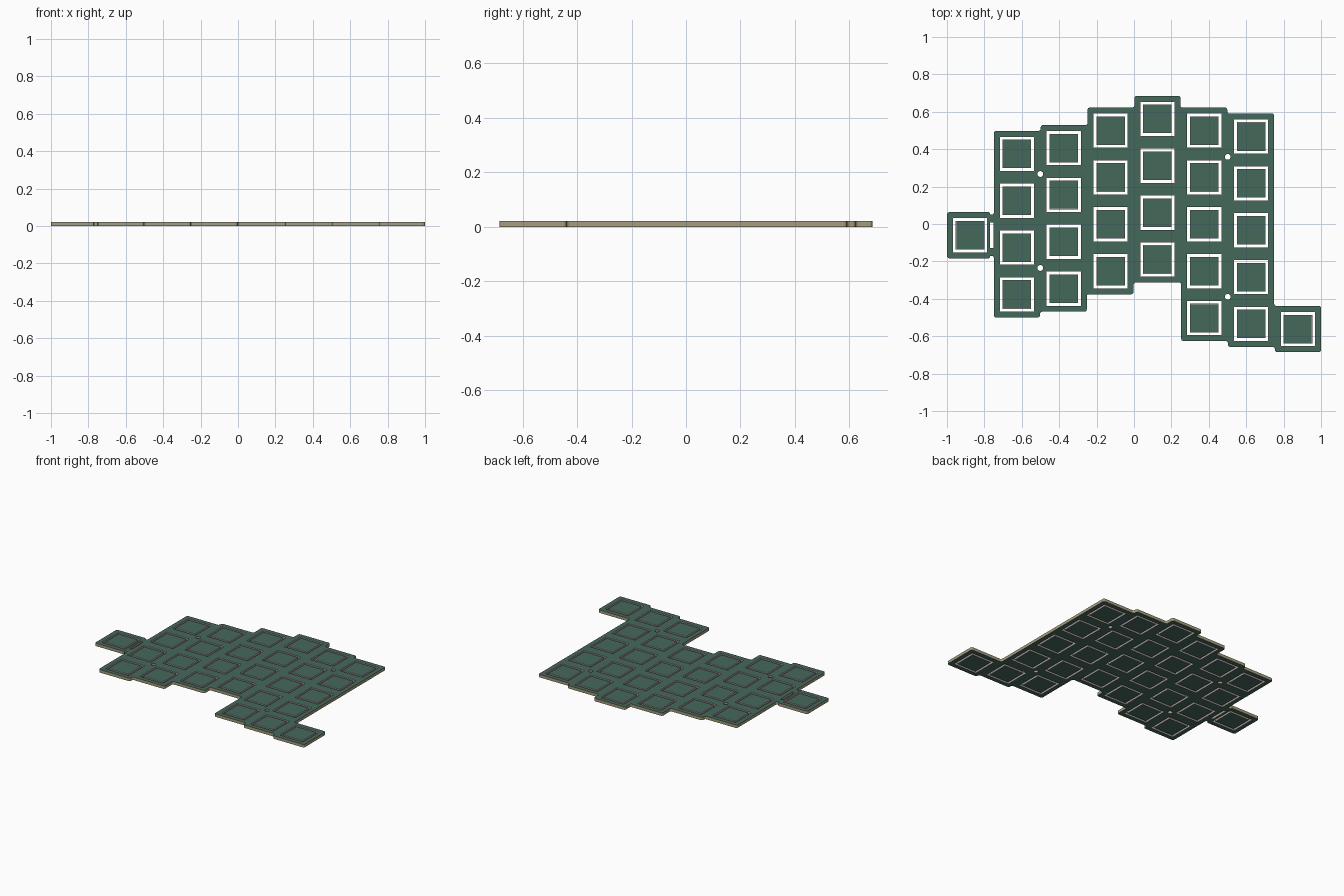
import bpy, bmesh, math
from mathutils import Vector, Matrix

if "Cube" in bpy.data.objects:
    bpy.data.objects.remove(bpy.data.objects["Cube"])

T = 0.021            # board thickness
P, H = 0.2505, 0.1233  # key pitch, half cell size


def material(name, rgb):
    m = bpy.data.materials.new(name)
    m.diffuse_color = (*rgb, 1)
    m.use_nodes = True
    m.node_tree.nodes["Principled BSDF"].inputs["Base Color"].default_value = m.diffuse_color
    return m


GREEN = material("green_mask", (0.06, 0.14, 0.105))
EDGE = material("board_edge", (0.37, 0.34, 0.21))
METAL = material("slot_lining", (0.42, 0.37, 0.37))


def fillet(pts, r, n=4):
    """Round every corner of a closed polygon."""
    out = []
    for i, p in enumerate(pts):
        p = Vector(p)
        a = Vector(pts[i - 1]) - p
        b = Vector(pts[(i + 1) % len(pts)]) - p
        d = min(r, a.length * 0.45, b.length * 0.45)
        s, e = p + a.normalized() * d, p + b.normalized() * d
        c = s + e - p
        for k in range(n + 1):
            t = k / n * math.pi / 2
            out.append(c + (s - c) * math.cos(t) + (e - c) * math.sin(t))
    return out


def rect(cx, cy, hx, hy):
    return [(cx - hx, cy - hy), (cx + hx, cy - hy), (cx + hx, cy + hy), (cx - hx, cy + hy)]


def circle(cx, cy, r, n=20):
    return [(cx + r * math.cos(2 * math.pi * k / n), cy + r * math.sin(2 * math.pi * k / n)) for k in range(n)]


def plate(name, loops, face_mat, side_mat):
    """Extrude nested closed loops into a flat plate standing on z = 0."""
    cu = bpy.data.curves.new(name + "_profile", 'CURVE')
    cu.dimensions = '2D'
    cu.fill_mode = 'BOTH'
    cu.extrude = T / 2
    for loop in loops:
        sp = cu.splines.new('POLY')
        sp.points.add(len(loop) - 1)
        for q, p in zip(sp.points, loop):
            q.co = (p[0], p[1], 0, 1)
        sp.use_cyclic_u = True
    tmp = bpy.data.objects.new(name + "_profile", cu)
    bpy.context.collection.objects.link(tmp)
    dg = bpy.context.evaluated_depsgraph_get()
    me = bpy.data.meshes.new_from_object(tmp.evaluated_get(dg))
    bpy.data.objects.remove(tmp)
    me.name = name
    me.transform(Matrix.Translation((0, 0, T / 2)))
    me.materials.clear()
    me.materials.append(face_mat)
    me.materials.append(side_mat)
    bm = bmesh.new()
    bm.from_mesh(me)
    bmesh.ops.remove_doubles(bm, verts=bm.verts, dist=1e-5)
    bmesh.ops.recalc_face_normals(bm, faces=bm.faces)
    for f in bm.faces:
        f.smooth = False
        f.material_index = 0 if abs(f.normal.z) > 0.5 else 1
    bm.to_mesh(me)
    bm.free()
    ob = bpy.data.objects.new(name, me)
    bpy.context.collection.objects.link(ob)
    return ob


# staggered columns: (centre x, top y, number of keys)
tops = [0.498, 0.529, 0.6225, 0.685, 0.6225, 0.591, -0.4384]
counts = [4, 4, 4, 4, 5, 5, 1]
cols = [(P * (i - 2.5), t, n) for i, (t, n) in enumerate(zip(tops, counts))]
bots = [t - (n - 1) * P - 2 * H for _, t, n in cols]
SIDE_Y = -0.06       # lone key on the left
SIDE_X = -1 + H

# board outline: along the top, back along the bottom, then round the lone key
left, right = cols[0][0] - H, cols[-1][0] + H
top_path, bot_path = [(left, tops[0])], [(left, bots[0])]
for i in range(6):
    a, b = cols[i][0] + H, cols[i + 1][0] - H
    x = a if tops[i] > tops[i + 1] else b
    top_path += [(x, tops[i]), (x, tops[i + 1])]
    x = a if bots[i] < bots[i + 1] else b
    bot_path += [(x, bots[i]), (x, bots[i + 1])]
top_path.append((right, tops[-1]))
bot_path.append((right, bots[-1]))
tab = [(left, -0.11), (-0.771, -0.11), (-0.771, -H), (-1, -H),
       (-1, H), (-0.771, H), (-0.771, 0.11), (left, 0.11)]
outline = top_path + bot_path[::-1] + [(x, y + SIDE_Y) for x, y in tab]

keys = [(x, t - H - k * P) for x, t, n in cols for k in range(n)] + [(SIDE_X, SIDE_Y)]
holes = [(-2 * P, 0.267), (-2 * P, -0.235), (2 * P, 0.359), (2 * P, -0.389)]


def squares(h):
    return [rect(x, y, h, h) for x, y in keys]


# main board with key slots, break-off slit and mounting holes
slit = rect((left - 0.771) / 2, SIDE_Y, (left + 0.771) / 2 - 0.001, 0.067)
plate("board", [fillet(outline, 0.012), slit] + squares(0.0935)
      + [circle(x, y, 0.0155) for x, y in holes], GREEN, EDGE)

# thin linings on both walls of each slot
plate("outer_slot_linings", squares(0.0935) + squares(0.0915), METAL, METAL)
plate("inner_slot_linings", squares(0.0765) + squares(0.0735), METAL, METAL)

# square islands inside the slots
plate("key_islands", squares(0.0735), GREEN, EDGE)
